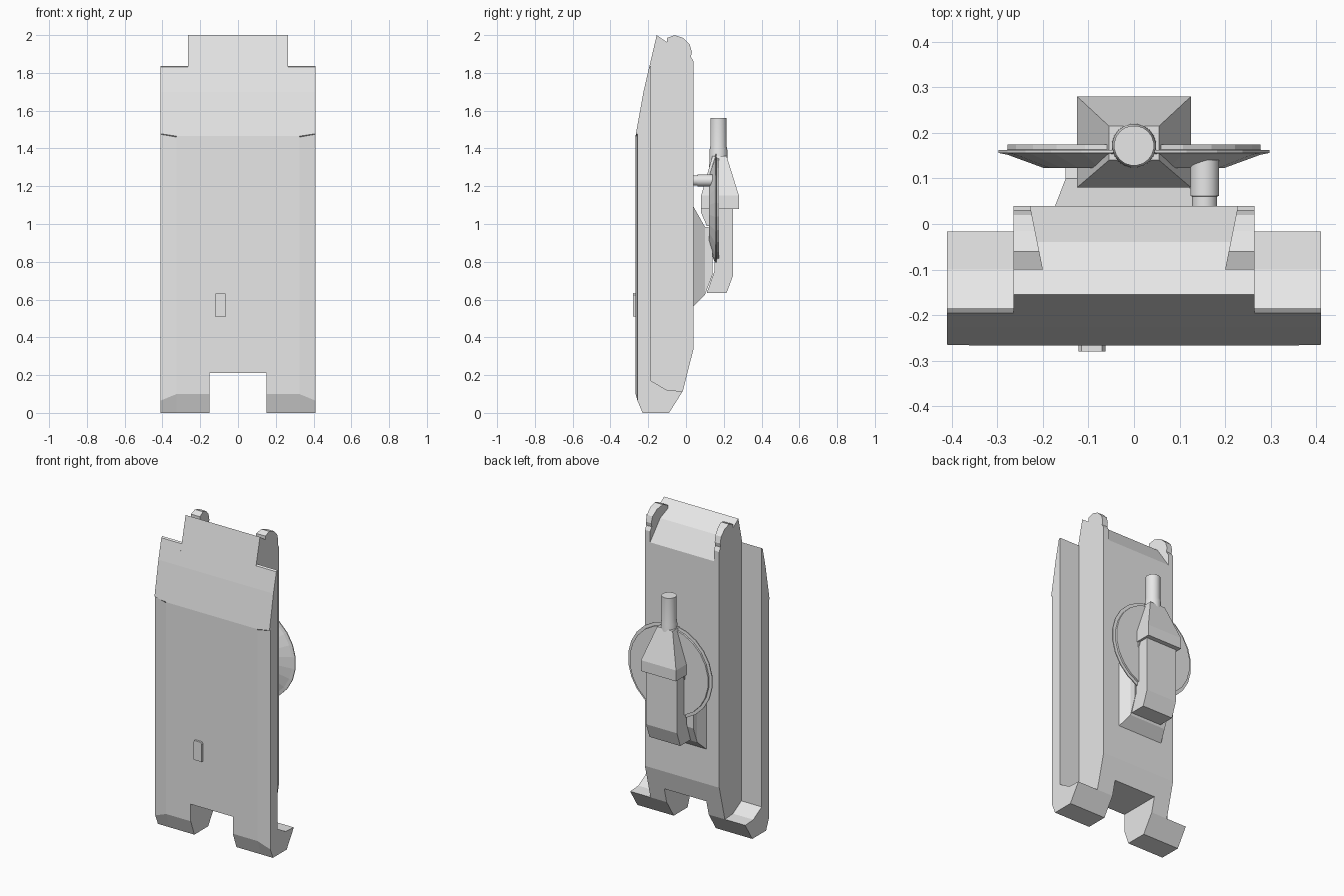
import bpy, bmesh, math
from mathutils import Matrix, Vector

if "Cube" in bpy.data.objects:
    bpy.data.objects.remove(bpy.data.objects["Cube"])

grey = bpy.data.materials.new("light_grey")
grey.diffuse_color = (0.8, 0.8, 0.8, 1)
grey.use_nodes = True
grey.node_tree.nodes["Principled BSDF"].inputs["Base Color"].default_value = grey.diffuse_color


def finish(name, bm):
    bmesh.ops.recalc_face_normals(bm, faces=bm.faces)
    me = bpy.data.meshes.new(name)
    bm.to_mesh(me)
    bm.free()
    me.materials.append(grey)
    ob = bpy.data.objects.new(name, me)
    bpy.context.collection.objects.link(ob)
    return ob


def loft(name, rings):
    """Skin a row of point rings and cap both ends."""
    bm = bmesh.new()
    rows = [[bm.verts.new(p) for p in ring] for ring in rings]
    n = len(rows[0])
    for a, b in zip(rows, rows[1:]):
        for i in range(n):
            j = (i + 1) % n
            bm.faces.new((a[i], a[j], b[j], b[i]))
    bm.faces.new(rows[0])
    bm.faces.new(rows[-1])
    return finish(name, bm)


def across(x, profile):
    """Place a (y, z) side profile at x."""
    return [(x, y, z) for y, z in profile]


def extrude(name, x0, x1, profile):
    return loft(name, [across(x0, profile), across(x1, profile)])


def rect(x, y0, y1, z):
    return [(-x, y0, z), (x, y0, z), (x, y1, z), (-x, y1, z)]


def lathe(name, centre, axis, steps, sides):
    """Stack circles of (distance, radius) along the y or z axis."""
    rings = []
    for d, r in steps:
        ring = []
        for i in range(sides):
            a = 2 * math.pi * (i + 0.5) / sides
            u, v = r * math.cos(a), r * math.sin(a)
            off = Vector((u, d, v)) if axis == "y" else Vector((u, v, d))
            ring.append(Vector(centre) + off)
        rings.append(ring)
    return loft(name, rings)


def smooth(ob, angle=30):
    bpy.ops.object.select_all(action="DESELECT")
    ob.select_set(True)
    bpy.context.view_layer.objects.active = ob
    bpy.ops.object.shade_smooth_by_angle(angle=math.radians(angle))


# Central hull, with a notch cut through its lower end
hull = extrude("hull", -0.265, 0.265, [
    (-0.23, 0), (-0.09, 0), (-0.017, 0.115), (0.04, 0.34), (0.04, 1.79),
    (-0.04, 1.92), (-0.155, 2.0), (-0.225, 1.70), (-0.267, 1.465), (-0.267, 0.1)])
notch = extrude("notch_cutter", -0.15, 0.15, [(-0.5, -0.1), (0.5, -0.1), (0.5, 0.21), (-0.5, 0.21)])
notch.hide_render = True
cut = hull.modifiers.new("notch", "BOOLEAN")
cut.operation = "DIFFERENCE"
cut.solver = "EXACT"
cut.object = notch
bpy.context.view_layer.objects.active = hull
bpy.ops.object.modifier_apply(modifier=cut.name)
bpy.data.objects.remove(notch)

# Side skirts with upturned lower lips, and rounded lugs at the upper corners
rear = [(-0.23, 0), (-0.09, 0), (-0.017, 0.115), (-0.10, 0.12), (-0.185, 0.17),
        (-0.185, 1.837), (-0.195, 1.83), (-0.225, 1.70)]
flat = rear + [(-0.267, 1.465), (-0.267, 1.46), (-0.267, 0.1)]
edge = rear + [(-0.265, 1.478), (-0.257, 1.475), (-0.257, 0.065)]
lug = [(-0.10, 1.90), (-0.10, 1.985), (-0.06, 2.0), (-0.015, 1.985), (0.02, 1.95),
       (0.031, 1.91), (0.026, 1.885), (0.04, 1.86), (0.04, 1.76)]
for side, s in (("left", -1), ("right", 1)):
    loft(side + "_skirt", [across(s * 0.265, flat), across(s * 0.325, flat), across(s * 0.41, edge)])
    inner = [(s * (0.20 + 0.2 * (y + 0.10)), y, z) for y, z in lug]
    loft(side + "_lug", [across(s * 0.265, lug), inner])

# Small raised plate on the front
loft("front_plate", [
    [(x, y, z) for x, z in ((-0.122, 0.51), (-0.063, 0.51), (-0.063, 0.625),
                            (-0.07, 0.635), (-0.115, 0.635), (-0.122, 0.625))]
    for y in (-0.26, -0.28)])

# Pedestal that carries the disc
loft("pedestal", [
    [(-0.175, 0.035, 0.56), (0.15, 0.035, 0.56), (0.15, 0.035, 1.10), (-0.175, 0.035, 1.10)],
    [(-0.15, 0.10, 0.625), (0.11, 0.10, 0.625), (0.11, 0.10, 0.985), (-0.15, 0.10, 0.985)],
    [(-0.15, 0.14, 0.73), (0.11, 0.14, 0.73), (0.11, 0.14, 0.98), (-0.15, 0.14, 0.98)]])

# Round disc and the peg behind it
lathe("disc", (0, 0, 1.075), "y",
      [(0.123, 0.20), (0.152, 0.28), (0.156, 0.30), (0.162, 0.30), (0.163, 0.28), (0.175, 0.28)], 24)
smooth(lathe("peg", (0.155, 0, 1.23), "y", [(0.03, 0.028), (0.06, 0.028), (0.062, 0.032), (0.14, 0.032)], 16))

# Rear block and tapered hood over the disc
extrude("rear_block", -0.11, 0.11, [
    (0.11, 0.635), (0.215, 0.635), (0.25, 0.73), (0.25, 1.10), (0.16, 1.10), (0.15, 0.75)])
loft("hood", [rect(0.125, 0.08, 0.28, 1.08), rect(0.125, 0.08, 0.28, 1.15),
              rect(0.055, 0.14, 0.215, 1.36)])
extrude("hood_hook", -0.115, 0.115, [
    (0.08, 1.10), (0.08, 1.06), (0.11, 0.99), (0.15, 0.99), (0.19, 1.08), (0.19, 1.10)])

# Stubby barrel
smooth(lathe("barrel", (0, 0.172, 0), "z",
             [(1.2, 0.052), (1.39, 0.048), (1.41, 0.044), (1.56, 0.044)], 20))
